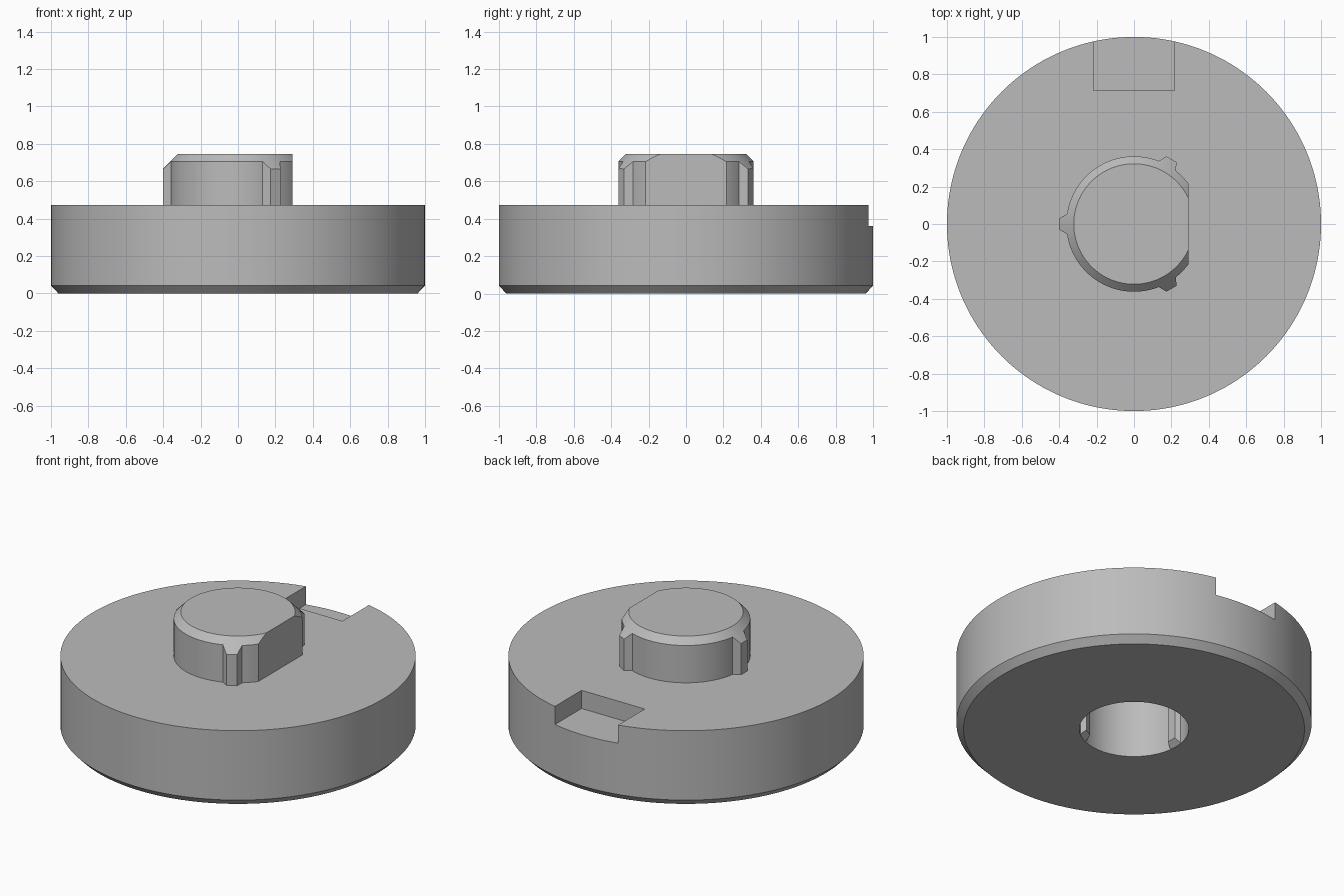
import bpy, bmesh, math
from mathutils import Matrix

cube = bpy.data.objects.get("Cube")
if cube:
    bpy.data.objects.remove(cube, do_unlink=True)

grey = bpy.data.materials.new("plain_grey")
grey.use_nodes = True
colour = (0.5, 0.5, 0.5, 1)
grey.diffuse_color = colour
grey.node_tree.nodes["Principled BSDF"].inputs["Base Color"].default_value = colour

RIB_ANGLES = (60, 180, 300)


def make_object(name, bm):
    bmesh.ops.recalc_face_normals(bm, faces=bm.faces)
    mesh = bpy.data.meshes.new(name)
    bm.to_mesh(mesh)
    bm.free()
    mesh.materials.append(grey)
    obj = bpy.data.objects.new(name, mesh)
    bpy.context.collection.objects.link(obj)
    return obj


def turned(name, profile, segments=128):
    """Solid of revolution with flat caps from (radius, height) pairs."""
    bm = bmesh.new()
    rings = []
    for r, z in profile:
        rings.append([bm.verts.new((r * math.cos(a), r * math.sin(a), z))
                      for a in (math.tau * i / segments for i in range(segments))])
    for low, high in zip(rings, rings[1:]):
        for i in range(segments):
            j = (i + 1) % segments
            bm.faces.new((low[i], low[j], high[j], high[i]))
    bm.faces.new(rings[0])
    bm.faces.new(rings[-1])
    return make_object(name, bm)


def box(name, low, high):
    bm = bmesh.new()
    bmesh.ops.create_cube(bm, size=1)
    for v in bm.verts:
        v.co = [(a + b) / 2 + c * (b - a) for a, b, c in zip(low, high, v.co)]
    return make_object(name, bm)


def rib(name, angle, base, tip, top):
    """Tapered key; base and tip are (radius, half width, lower height)."""
    bm = bmesh.new()
    outline = [(r, side * w, z) for (r, w, z), sides in ((base, (-1, 1)), (tip, (1, -1)))
               for side in sides]
    lower = [bm.verts.new(p) for p in outline]
    upper = [bm.verts.new((x, y, top)) for x, y, z in outline]
    bm.faces.new(lower)
    bm.faces.new(upper)
    for i in range(4):
        j = (i + 1) % 4
        bm.faces.new((lower[i], lower[j], upper[j], upper[i]))
    bm.transform(Matrix.Rotation(math.radians(angle), 4, "Z"))
    return make_object(name, bm)


def combine(target, tool, operation):
    mod = target.modifiers.new("cut", "BOOLEAN")
    mod.operation, mod.solver, mod.object = operation, "EXACT", tool
    bpy.ops.object.select_all(action="DESELECT")
    bpy.context.view_layer.objects.active = target
    target.select_set(True)
    bpy.ops.object.modifier_apply(modifier=mod.name)
    bpy.data.objects.remove(tool, do_unlink=True)


# Round body with a chamfered lower rim and a notch in the back edge
body = turned("body", [(0.96, 0), (1, 0.042), (1, 0.473)], 160)
combine(body, box("notch", (-0.217, 0.715, 0.36), (0.217, 1.2, 0.6)), "DIFFERENCE")

# Blind socket below, with three gripping ribs that taper in from the rim
socket = turned("socket", [(0.308, -0.1), (0.308, 0.42)])
for angle in RIB_ANGLES:
    grip = rib("grip", angle, (0.33, 0.06, -0.022), (0.275, 0.03, 0.033), 0.5)
    combine(socket, grip, "DIFFERENCE")
combine(body, socket, "DIFFERENCE")

# Raised boss with three outer keys, one flat side and a chamfered top
boss = turned("boss", [(0.362, 0.45), (0.362, 0.8)])
for angle in RIB_ANGLES:
    key = rib("key", angle, (0.33, 0.07, 0.45), (0.4, 0.03, 0.45), 0.8)
    combine(boss, key, "UNION")
combine(boss, turned("top_bevel", [(0.5, 0.4), (0.5, 0.567), (0.322, 0.745)]), "INTERSECT")
combine(boss, box("flat_side", (0.291, -1, 0), (1, 1, 1)), "DIFFERENCE")

# Smooth round walls, crisp edges
bpy.ops.object.select_all(action="DESELECT")
for obj in (body, boss):
    obj.select_set(True)
bpy.context.view_layer.objects.active = body
bpy.ops.object.shade_smooth_by_angle(angle=math.radians(20))
